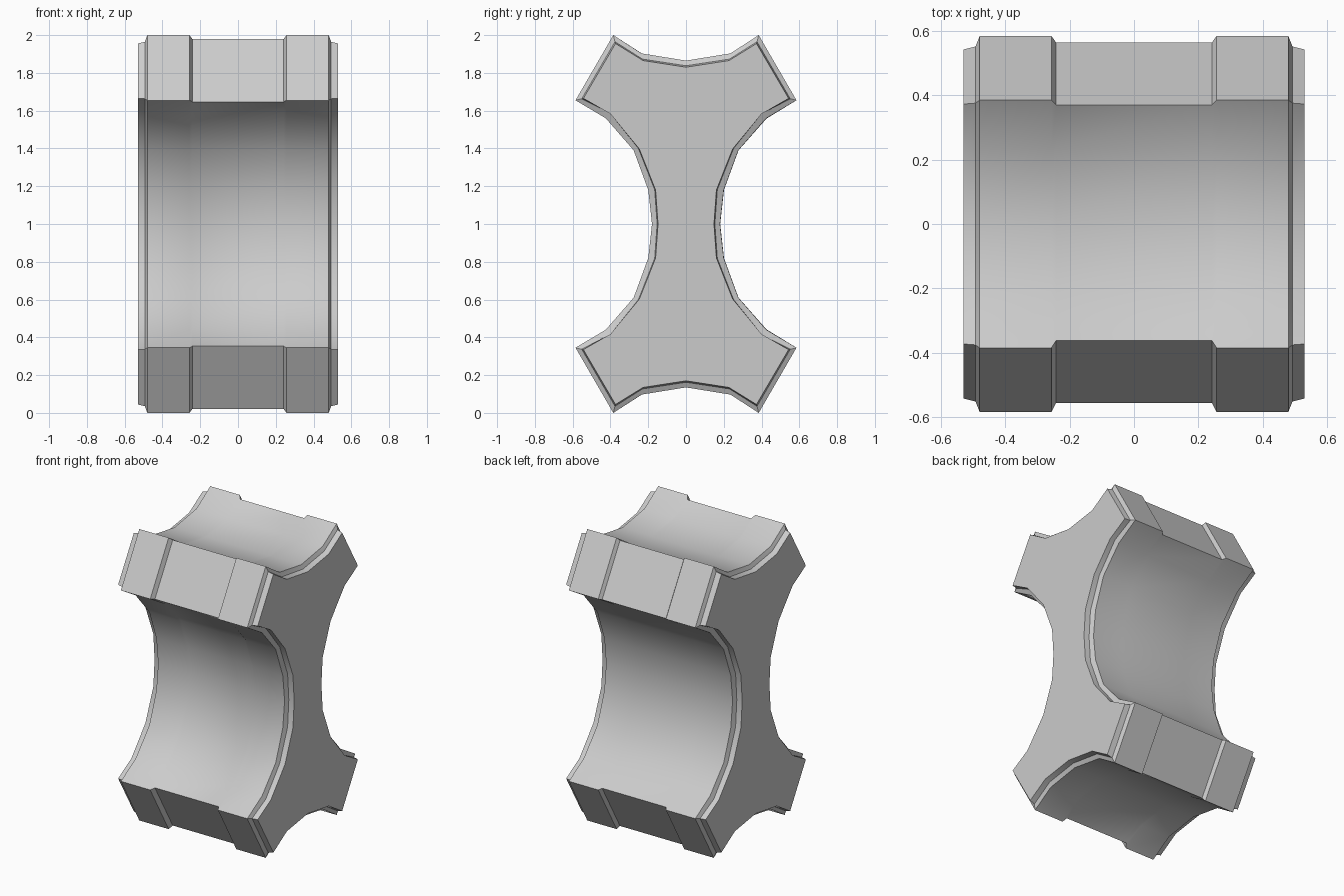
import bpy, bmesh

if "Cube" in bpy.data.objects:
    bpy.data.objects.remove(bpy.data.objects["Cube"])

# Quarter profiles (y, z measured from the centre), from top valley to waist
FULL = [(0, .865), (.235, .903), (.385, 1), (.585, .655),
        (.425, .56), (.277, .39), (.2, .18), (.18, 0)]
RIM = [(0, .838), (.23, .873), (.376, .965), (.552, .663),
       (.403, .587), (.252, .4), (.166, .182), (.153, 0)]
CAP = [(0, .83), (.227, .865), (.373, .955), (.543, .665),
       (.4, .583), (.247, .397), (.161, .18), (.148, 0)]
GROOVE = [(0, .862), (.233, .9), (.366, .98), (.56, .647),
          (.422, .558), (.274, .39), (.197, .18), (.177, 0)]


def loop(quarter):
    """Mirror a quarter profile into a closed loop."""
    half = quarter + [(y, -z) for y, z in quarter[-2::-1]]
    return half + [(-y, z) for y, z in half[-2:0:-1]]


# Cross-sections along the width: bevelled rims, end bands, central groove
half = [(.53, CAP, 0), (.493, RIM, 0), (.48, FULL, 0),
        (.257, FULL, 0), (.242, GROOVE, .004)]
sections = [(-x, p, s) for x, p, s in half] + half[::-1]

bm = bmesh.new()
rings = [[bm.verts.new((x, y + s, z + 1)) for y, z in loop(p)]
         for x, p, s in sections]
for a, b in zip(rings, rings[1:]):
    n = len(a)
    for i in range(n):
        j = (i + 1) % n
        bm.faces.new((a[i], a[j], b[j], b[i]))
bm.faces.new(rings[0])
bm.faces.new(rings[-1])
bmesh.ops.recalc_face_normals(bm, faces=bm.faces)

# Concave four-armed block
mesh = bpy.data.meshes.new("spool_block")
bm.to_mesh(mesh)
bm.free()
obj = bpy.data.objects.new("spool_block", mesh)
bpy.context.collection.objects.link(obj)
bpy.context.view_layer.objects.active = obj
obj.select_set(True)
bpy.ops.object.shade_smooth_by_angle(angle=0.5)
